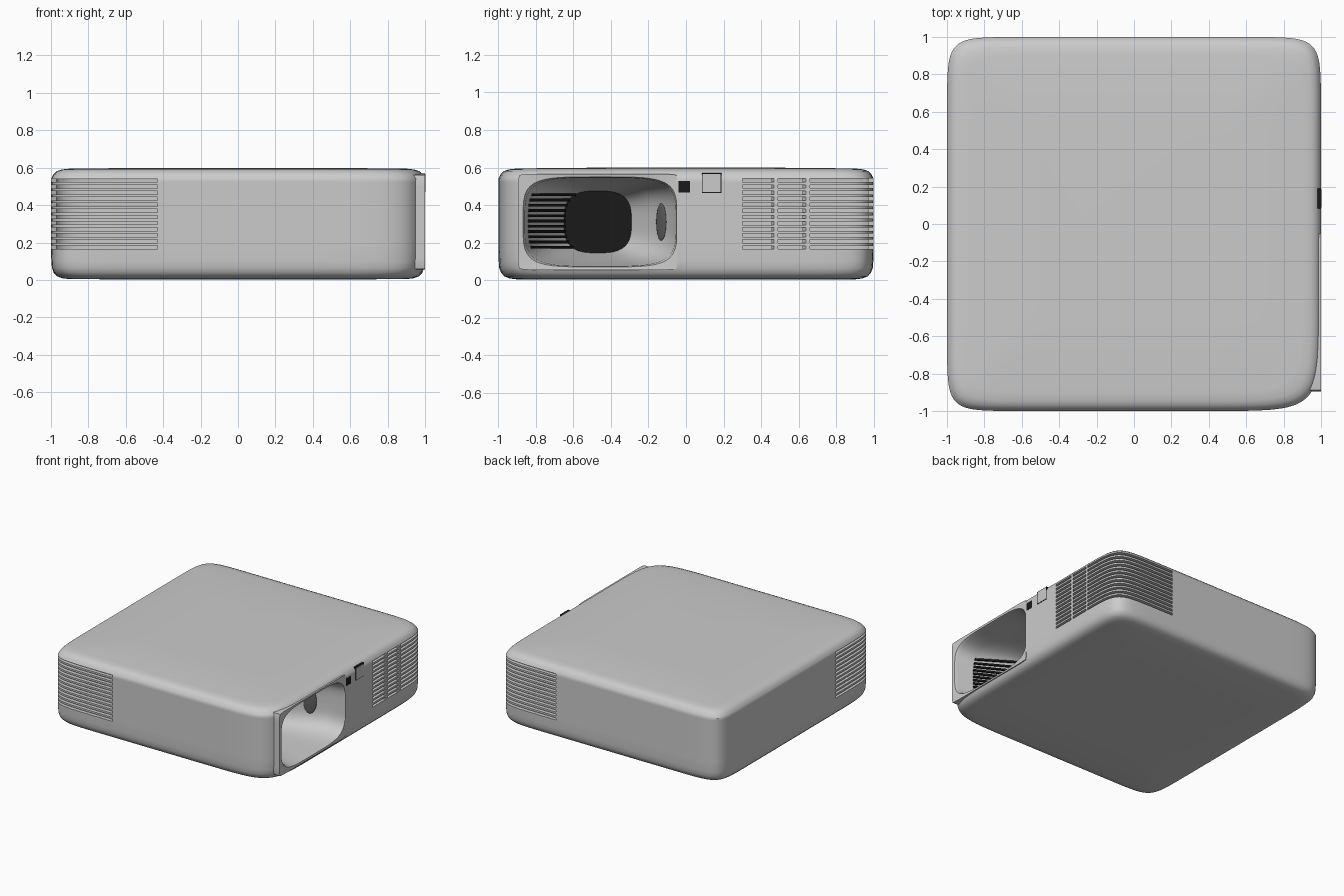
import bpy, bmesh, math
from mathutils import Matrix, Vector

if "Cube" in bpy.data.objects:
    bpy.data.objects.remove(bpy.data.objects["Cube"])


def material(name, c):
    m = bpy.data.materials.new(name)
    m.diffuse_color = (c, c, c, 1)
    m.use_nodes = True
    m.node_tree.nodes["Principled BSDF"].inputs["Base Color"].default_value = m.diffuse_color
    return m


BLACK = material("black", 0.01)
DARK = material("dark_grey", 0.12)


def finish(bm, name, mat=None, angle=35):
    bmesh.ops.recalc_face_normals(bm, faces=bm.faces[:]) if name != "body_shell" else None
    me = bpy.data.meshes.new(name)
    bm.to_mesh(me)
    bm.free()
    ob = bpy.data.objects.new(name, me)
    bpy.context.collection.objects.link(ob)
    if mat:
        me.materials.append(mat)
    bpy.ops.object.select_all(action='DESELECT')
    ob.select_set(True)
    bpy.context.view_layer.objects.active = ob
    bpy.ops.object.shade_smooth_by_angle(angle=math.radians(angle))
    return ob


def super_ring(us, power):
    """Unit superellipse, counter-clockwise; power(a, b) gives the exponent."""
    pts = []
    for k in range(4):
        for u in us[:-1]:
            a, b = 1.0, u
            for _ in range(k):
                a, b = -b, a
            n = power(a, b)
            s = (abs(a) ** n + abs(b) ** n) ** (-1 / n)
            pts.append((a * s, b * s))
    return pts


def box(bm, centre, size, rot=Matrix()):
    bmesh.ops.create_cube(bm, size=1, matrix=Matrix.Translation(centre) @ rot @ Matrix.Diagonal((*size, 1)))


# Body: stacked rounded-square rings with open vent slots and lens opening
half = [0.05, 0.18, 0.3, 0.43, 0.47, 0.49, 0.56, 0.64, 0.66, 0.74, 0.8, 0.84, 0.87,
        0.895, 0.915, 0.93, 0.945, 0.96, 0.975, 0.99]
us = [-1] + [-u for u in reversed(half)] + half + [1]
outline = super_ring(us, lambda a, b: 9 if a > 0 and b < 0 else 14)
SLOTS, Z0, PITCH, GAP = 12, 0.165, 0.0325, 0.018
levels = [(0.5, 0.003), (0.9, 0.004), (0.94, 0.009), (0.968, 0.02), (0.985, 0.038), (0.995, 0.065), (0.998, 0.1)]
slot_rows = set()
for i in range(SLOTS):
    slot_rows.add(len(levels))
    levels += [(1.0, Z0 + i * PITCH), (1.0, Z0 + i * PITCH + GAP)]
levels += [(0.995, 0.55), (0.986, 0.566), (0.97, 0.581), (0.945, 0.59), (0.9, 0.595), (0.5, 0.599)]


def in_vent(x, y):
    front_left = (y < -0.85 and x < -0.43) or (x < -0.85 and y < -0.5)
    back_right = (x > 0.85 and y > 0.3) or (y > 0.85 and x > 0.47)
    bar = x > 0.85 and (abs(y - 0.48) < 0.015 or abs(y - 0.65) < 0.015)
    return (front_left or back_right) and not bar


bm = bmesh.new()
rings = [[bm.verts.new((x * s, y * s, z)) for x, y in outline] for s, z in levels]
N = len(outline)
for r in range(len(rings) - 1):
    for i in range(N):
        j = (i + 1) % N
        q = (rings[r][i], rings[r][j], rings[r + 1][j], rings[r + 1][i])
        m = sum((v.co for v in q), Vector()) / 4
        lens_hole = m.x > 0.8 and -0.88 < m.y < -0.05 and 0.06 < m.z < 0.55
        if not lens_hole and not (r in slot_rows and in_vent(m.x, m.y)):
            bm.faces.new(q)
bm.faces.new(rings[0][::-1])
bm.faces.new(rings[-1])
# Vent louvres: slot edges turned inward
edges = [e for e in bm.edges if e.is_boundary and not (e.verts[0].co.x > 0.7 and e.verts[0].co.y < 0.1)]
ext = bmesh.ops.extrude_edge_only(bm, edges=edges)
for v in ext["geom"]:
    if isinstance(v, bmesh.types.BMVert):
        v.co.x *= 0.97
        v.co.y *= 0.97
bmesh.ops.delete(bm, geom=[v for v in bm.verts if not v.link_faces], context='VERTS')
finish(bm, "body_shell")

# Lens surround: flat plate turning into a deep tapered bowl
RINGS = [  # x, centre y, half y, half z, exponent
    (0.88, -0.47, 0.425, 0.255, 40), (1.0, -0.47, 0.425, 0.255, 40),
    (0.997, -0.458, 0.41, 0.24, 4.5), (0.975, -0.456, 0.402, 0.235, 4.2),
    (0.85, -0.455, 0.39, 0.228, 4), (0.66, -0.462, 0.29, 0.2, 3.5), (0.48, -0.47, 0.18, 0.165, 3)]
CZ = 0.31
sq = [-1 + i / 8 for i in range(17)]


def ring_points(x, cy, hy, hz, n):
    return [(x, cy + hy * a, CZ + hz * b) for a, b in super_ring(sq, lambda *_: n)]


bm = bmesh.new()
loops = [[bm.verts.new(p) for p in ring_points(*r)] for r in RINGS]
for lo, hi in zip(loops, loops[1:]):
    for i in range(len(lo)):
        j = (i + 1) % len(lo)
        bm.faces.new((lo[i], lo[j], hi[j], hi[i]))
finish(bm, "lens_surround")

# Lens glass
bm = bmesh.new()
bm.faces.new([bm.verts.new((p[0] + 0.004, p[1], p[2])) for p in ring_points(*RINGS[-1])])
finish(bm, "lens_glass", BLACK)

# Grille bars on the front wall of the bowl
bm = bmesh.new()


def wall(r, z):
    x, cy, hy, hz, n = r
    t = min(abs(z - CZ) / hz, 0.9)
    return Vector((x, cy - hy * (1 - t ** n) ** (1 / n) + 0.006, z))


for i in range(11):
    z = 0.175 + i * 0.028
    p, q = wall(RINGS[4], z), wall(RINGS[6], z)
    d = q - p
    box(bm, (p + q) / 2, (d.length * 0.97, 0.012, 0.014), Matrix.Rotation(math.atan2(d.y, d.x), 4, 'Z'))
finish(bm, "bowl_grille", BLACK)

# Oval window on the opposite wall of the bowl
bm = bmesh.new()
bmesh.ops.create_uvsphere(bm, u_segments=24, v_segments=12, radius=1,
                          matrix=Matrix.Translation((0.74, -0.132, 0.31))
                          @ Matrix.Rotation(math.radians(-58.6), 4, 'Z')
                          @ Matrix.Diagonal((0.008, 0.05, 0.1, 1)))
finish(bm, "oval_window", DARK)

# Small sensor and square button beside the lens
for name, y, z, w, mat in (("sensor", -0.01, 0.497, 0.062, BLACK),
                           ("button_rim", 0.137, 0.517, 0.106, BLACK),
                           ("button_face", 0.137, 0.517, 0.096, None)):
    bm = bmesh.new()
    box(bm, (0.988 if mat else 0.99, y, z), (0.026, w, w))
    finish(bm, name, mat)
